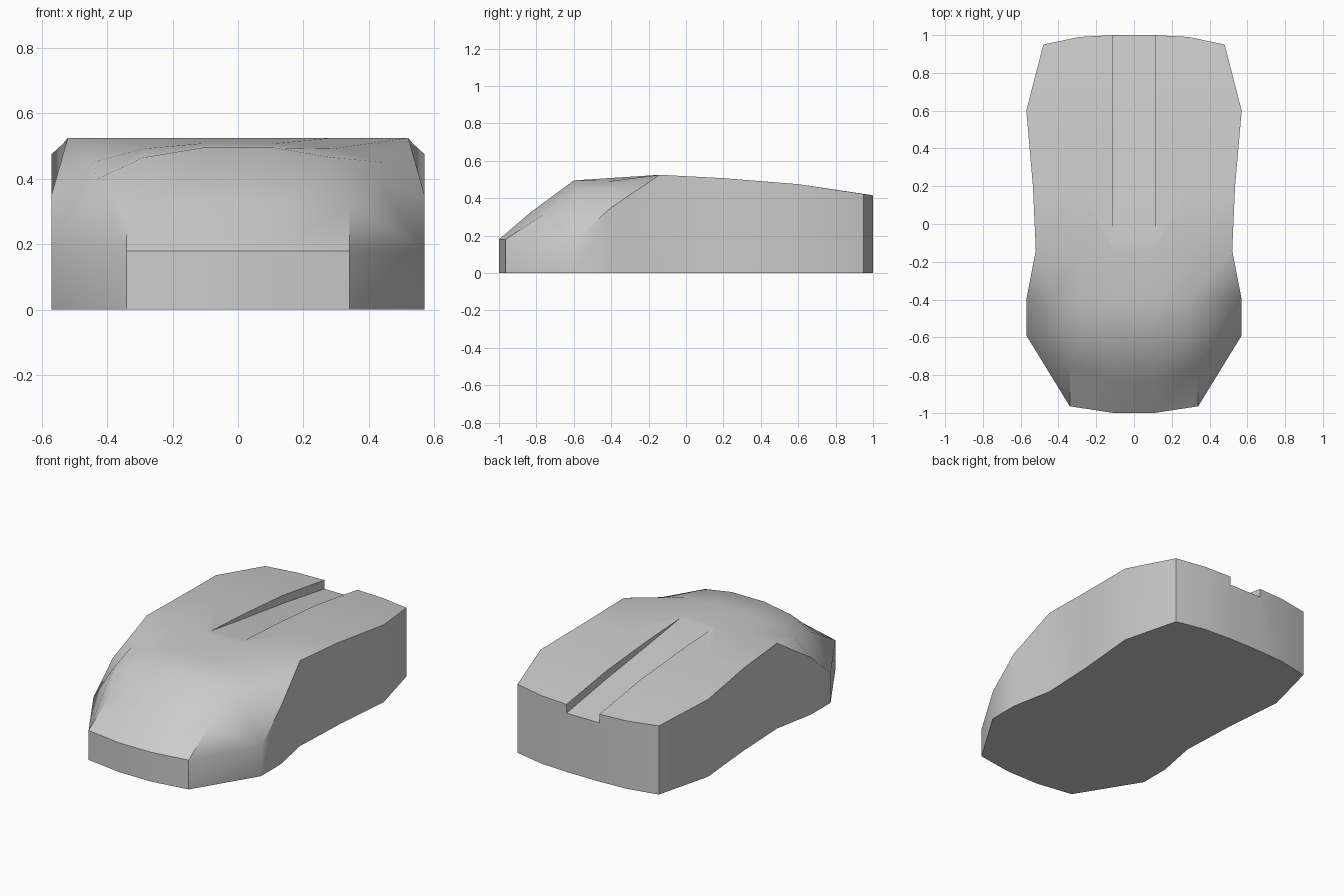
import bpy, bmesh

if "Cube" in bpy.data.objects:
    bpy.data.objects.remove(bpy.data.objects["Cube"])

# Right half of the upper shell, front to back: spine, shoulder, top rim, outer rim
rows = [
    [(.11, -1, .18), (.34, -.965, .18), (.34, -.965, .18), (.34, -.965, .18)],
    [(.11, -.83, .325), (.34, -.76, .315), (.34, -.76, .315), (.34, -.965, .18)],
    [(.11, -.60, .495), (.29, -.60, .465), (.43, -.59, .40), (.57, -.59, .18)],
    [(.11, -.40, .508), (.29, -.40, .492), (.445, -.40, .45), (.57, -.40, .35)],
]
# Rear section is level from side to side: y, half width, height
for y, w, z in [(-.14, .52, .525), (.2, .535, .507), (.6, .57, .475)]:
    rows.append([(.11, y, z), (.29, y, z), (w, y, z), (w, y, z)])
rows.append([(.11, 1, .415), (.29, .99, .417), (.48, .95, .422), (.48, .95, .422)])


def make_object(name, bm):
    bmesh.ops.recalc_face_normals(bm, faces=bm.faces)
    mesh = bpy.data.meshes.new(name)
    bm.to_mesh(mesh)
    bm.free()
    obj = bpy.data.objects.new(name, mesh)
    bpy.context.collection.objects.link(obj)
    return obj


# Body: loft the shell, drop its rim to the ground and close the base
bm = bmesh.new()
grid = []
for row in rows:
    full = [(-x, y, z) for x, y, z in reversed(row)] + row
    grid.append([bm.verts.new(p) for p in full])
for a, b in zip(grid, grid[1:]):
    for i in range(len(a) - 1):
        bm.faces.new((a[i], a[i + 1], b[i + 1], b[i]))
bmesh.ops.remove_doubles(bm, verts=bm.verts, dist=.001)
rim = [e for e in bm.edges if e.is_boundary]
out = bmesh.ops.extrude_edge_only(bm, edges=rim)["geom"]
for v in out:
    if isinstance(v, bmesh.types.BMVert):
        v.co.z = 0
bmesh.ops.contextual_create(bm, geom=[g for g in out if isinstance(g, bmesh.types.BMEdge)])
body = make_object("mouse_body", bm)

# Tapering groove between the two buttons
bm = bmesh.new()
profile = [(-.1, .523), (.2, .479), (.6, .425), (1.1, .345), (1.1, .8), (-.1, .8)]
face = bm.faces.new([bm.verts.new((-.112, y, z)) for y, z in profile])
side = bmesh.ops.extrude_face_region(bm, geom=[face])["geom"]
for v in side:
    if isinstance(v, bmesh.types.BMVert):
        v.co.x = .112
cutter = make_object("groove_cutter", bm)
cutter.hide_render = True

mod = body.modifiers.new("groove", "BOOLEAN")
mod.operation = "DIFFERENCE"
mod.solver = "EXACT"
mod.object = cutter
bpy.context.view_layer.objects.active = body
body.select_set(True)
bpy.ops.object.modifier_apply(modifier=mod.name)
bpy.data.objects.remove(cutter)

bpy.ops.object.shade_smooth_by_angle(angle=0.6)
